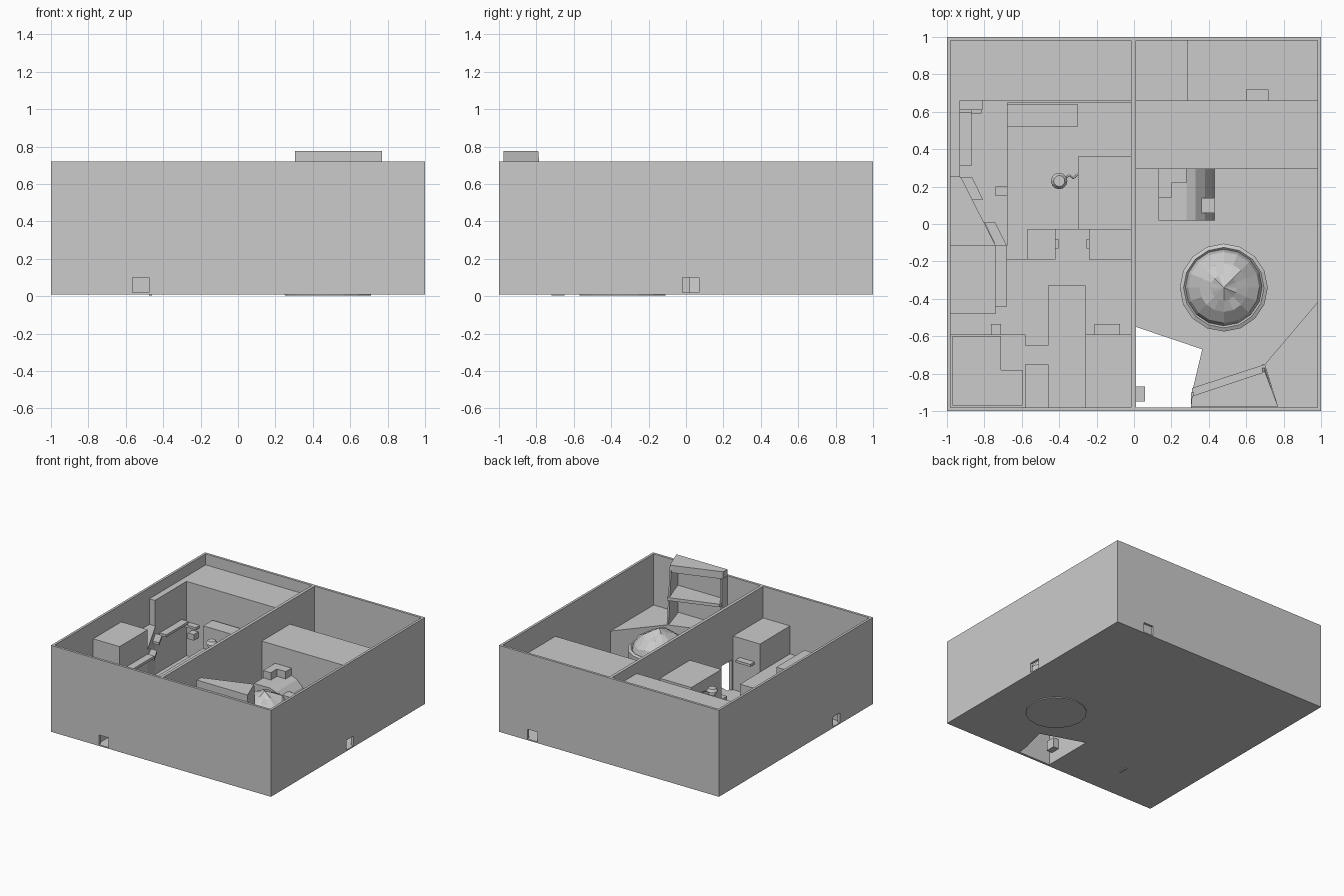
import bpy, bmesh, math, random
from mathutils import Vector, Matrix

if "Cube" in bpy.data.objects:
    bpy.data.objects.remove(bpy.data.objects["Cube"])

random.seed(4)
B, T = 0.01, 0.72          # underside of floor, top of walls
F = 0.015                  # base of blocks, inside the floor slab
W = 0.98                   # inner face of outer walls


def finish(name, bm):
    bmesh.ops.recalc_face_normals(bm, faces=bm.faces)
    me = bpy.data.meshes.new(name)
    bm.to_mesh(me)
    bm.free()
    ob = bpy.data.objects.new(name, me)
    bpy.context.collection.objects.link(ob)
    return ob


def prism(name, pts, z0, z1, top=None):
    """Extruded outline, optionally with a different top outline."""
    bm = bmesh.new()
    lo = [bm.verts.new((x, y, z0)) for x, y in pts]
    hi = [bm.verts.new((x, y, z1)) for x, y in (top or pts)]
    n = len(pts)
    bm.faces.new(lo)
    bm.faces.new(hi)
    for i in range(n):
        j = (i + 1) % n
        bm.faces.new((lo[i], lo[j], hi[j], hi[i]))
    return finish(name, bm)


def box(name, x0, x1, y0, y1, z0, z1):
    return prism(name, [(x0, y0), (x1, y0), (x1, y1), (x0, y1)], z0, z1)


def wall(name, axis, a, b, s, e, d0=None, d1=None, dz=0.1):
    """Wall along an axis between a..b thick, s..e long, with one doorway."""
    def part(tag, u, v, z0, z1):
        if axis == 'x':
            box(name + tag, u, v, a, b, z0, z1)
        else:
            box(name + tag, a, b, u, v, z0, z1)
    part("_near", s, d0, B, T)
    part("_far", d1, e, B, T)
    part("_lintel", d0, d1, dz, T)


# Outer walls, each with a small doorway, and the dividing wall
wall("front_wall", 'x', -1, -W, -1, 1, -0.565, -0.475)
wall("back_wall", 'x', W, 1, -1, 1, 0.65, 0.74)
wall("left_wall", 'y', -1, -W, -W, W, -0.57, -0.48)
wall("right_wall", 'y', W, 1, -W, W, -0.02, 0.07)
wall("divider_wall", 'y', -0.015, 0.01, -W, W, -0.575, -0.44, 0.27)

# Floors; the right one has an irregular pit opening
box("left_floor", -1, 0.01, -1, 1, B, 0.02)
prism("right_floor", [(0.01, 1), (0.01, -0.55), (0.365, -0.67), (0.31, -0.9),
                      (0.305, -W), (1, -W), (1, 1)], B, 0.02)
box("pit_button", 0.01, 0.06, -0.95, -0.87, 0.1, 0.18)
box("floor_plate", -0.475, -0.46, -0.72, -0.65, 0.004, 0.03)

# Left room: tall back and side masses
prism("back_mass", [(-W, 0.25), (-0.93, 0.25), (-0.93, 0.66), (-0.015, 0.66),
                    (-0.015, W), (-W, W)], F, 0.63)
prism("diagonal_mass", [(-W, 0.25), (-0.925, 0.25), (-0.74, -0.115),
                        (-W, -0.115)], F, 0.42)
box("side_tower", -W, -0.74, -0.48, -0.115, F, 0.58)

# Ledges along the left side
box("ledge_back", -0.93, -0.87, 0.31, 0.60, 0.32, 0.34)
box("ledge_corner", -0.93, -0.81, 0.61, 0.66, 0.28, 0.30)
box("ledge_block", -0.87, -0.815, 0.59, 0.65, 0.20, 0.25)
box("ledge_tower", -0.74, -0.68, -0.44, -0.115, 0.36, 0.38)
prism("ledge_diagonal_a", [(-0.925, 0.25), (-0.865, 0.25), (-0.807, 0.13),
                           (-0.865, 0.13)], 0.34, 0.36)
prism("ledge_diagonal_b", [(-0.80, 0.01), (-0.743, 0.01), (-0.68, -0.115),
                           (-0.74, -0.115)], 0.34, 0.36)

# Left room: central platform with raised blocks
box("central_platform", -0.68, -0.015, -0.03, 0.65, F, 0.20)
box("central_tower", -0.30, -0.015, -0.03, 0.36, 0.19, 0.476)
box("central_bench", -0.68, -0.30, 0.52, 0.64, 0.19, 0.385)
box("platform_step", -0.74, -0.68, 0.15, 0.20, 0.10, 0.13)
box("low_block_a", -0.68, -0.57, -0.19, -0.03, F, 0.20)
box("low_block_b", -0.57, -0.42, -0.19, -0.03, F, 0.15)
box("low_block_c", -0.24, -0.015, -0.19, -0.03, F, 0.18)
for i, x in enumerate((-0.4125, -0.2475)):
    box(f"button_{i}", x - 0.0075, x + 0.0075, -0.13, -0.08, 0.07, 0.12)

# Left room: front blocks joined by a bridge
H = 0.23
prism("corner_block", [(-W, -W), (-0.58, -W), (-0.58, -0.59), (-W, -0.59)], F, H)
prism("corner_cap", [(-0.97, -0.97), (-0.595, -0.97), (-0.595, -0.78),
                     (-0.71, -0.78), (-0.71, -0.60), (-0.97, -0.60)], H - 0.01, H + 0.02)
box("bridge", -0.58, -0.46, -0.75, -0.65, 0.18, H)
box("middle_block", -0.46, -0.26, -W, -0.33, F, H)
box("front_tower", -0.26, -0.015, -W, -0.59, F, 0.46)
box("front_tower_ledge", -0.21, -0.075, -0.59, -0.535, 0.28, 0.30)
box("corner_ledge", -0.765, -0.71, -0.59, -0.535, 0.15, 0.17)

# Round lamp on a bent arm beside the central tower
bm = bmesh.new()
bmesh.ops.create_uvsphere(bm, u_segments=12, v_segments=7, radius=0.034,
                          matrix=Matrix.Translation((-0.4, 0.23, 0.415)))
bmesh.ops.create_cone(bm, cap_ends=True, segments=12, radius1=0.044, radius2=0.03,
                      depth=0.022, matrix=Matrix.Translation((-0.4, 0.23, 0.44)))
finish("lamp_head", bm)
cu = bpy.data.curves.new("lamp_arm", 'CURVE')
cu.dimensions = '3D'
cu.bevel_depth, cu.bevel_resolution = 0.006, 1
sp = cu.splines.new('POLY')
path = [(-0.4, 0.23, 0.43), (-0.345, 0.26, 0.42), (-0.325, 0.245, 0.40), (-0.295, 0.27, 0.39)]
sp.points.add(len(path) - 1)
for p, c in zip(sp.points, path):
    p.co = (*c, 1)
bpy.context.collection.objects.link(bpy.data.objects.new("lamp_arm", cu))

# Right room: large block across the back, corridor behind it
box("cross_block", 0.01, W, 0.295, 0.66, F, 0.53)
box("corridor_platform", 0.01, 0.29, 0.66, W, F, 0.20)
box("corridor_step", 0.60, 0.72, 0.66, 0.72, 0.10, 0.14)

# Right room: landing with a curved slide, extruded from a side profile
prof = [(0.28, F), (0.28, 0.32), (0.33, 0.30), (0.38, 0.25), (0.415, 0.17), (0.43, F)]
bm = bmesh.new()
f = bm.faces.new([bm.verts.new((x, 0.02, z)) for x, z in prof])
r = bmesh.ops.extrude_face_region(bm, geom=[f])
bmesh.ops.translate(bm, vec=(0, 0.28, 0),
                    verts=[v for v in r["geom"] if isinstance(v, bmesh.types.BMVert)])
finish("slide", bm)
box("landing", 0.13, 0.28, 0.02, 0.30, F, 0.32)
prism("landing_step", [(0.13, 0.14), (0.20, 0.14), (0.20, 0.22), (0.28, 0.22),
                       (0.28, 0.30), (0.13, 0.30)], 0.31, 0.38)
box("slide_step", 0.35, 0.43, 0.06, 0.14, 0.22, 0.27)

# Right room: round basin with a rim and a faceted mound
N, CX, CY = 16, 0.48, -0.34
bm = bmesh.new()
rings = [(0.23, 0.003), (0.235, 0.32), (0.215, 0.33), (0.205, 0.32), (0.19, 0.37),
         (0.13, 0.43), (0.07, 0.46)]
loops = []
for k, (rad, z) in enumerate(rings):
    j = 0.012 if k > 3 else 0
    loops.append([bm.verts.new((CX + rad * math.cos(math.tau * i / N),
                                CY + rad * math.sin(math.tau * i / N),
                                z + random.uniform(-j, j))) for i in range(N)])
bm.faces.new(loops[0])
for a, b in zip(loops, loops[1:]):
    for i in range(N):
        bm.faces.new((a[i], a[(i + 1) % N], b[(i + 1) % N], b[i]))
tip = bm.verts.new((CX, CY, 0.49))
for i in range(N):
    bm.faces.new((loops[-1][i], loops[-1][(i + 1) % N], tip))
finish("mound", bm)

# Right room: front corner block with a two-level stand above it
prism("corner_plateau", [(0.305, -W), (W, -W), (W, -0.42), (0.70, -0.75),
                         (0.31, -0.877)], F, 0.30)
base = [(0.305, -0.975), (0.77, -0.975), (0.70, -0.75), (0.31, -0.877)]
head = [(0.305, -0.975), (0.77, -0.975), (0.70, -0.79), (0.31, -0.92)]
prism("stand_shelf", base, 0.50, 0.525)
prism("stand_roof", head, 0.715, 0.775)
prism("stand_side", [(0.755, -0.975), (0.77, -0.975), (0.70, -0.75), (0.685, -0.75)],
      0.29, 0.775, [(0.755, -0.975), (0.77, -0.975), (0.70, -0.79), (0.685, -0.79)])
box("stand_end", 0.305, 0.32, -0.975, -0.90, 0.29, 0.72)
